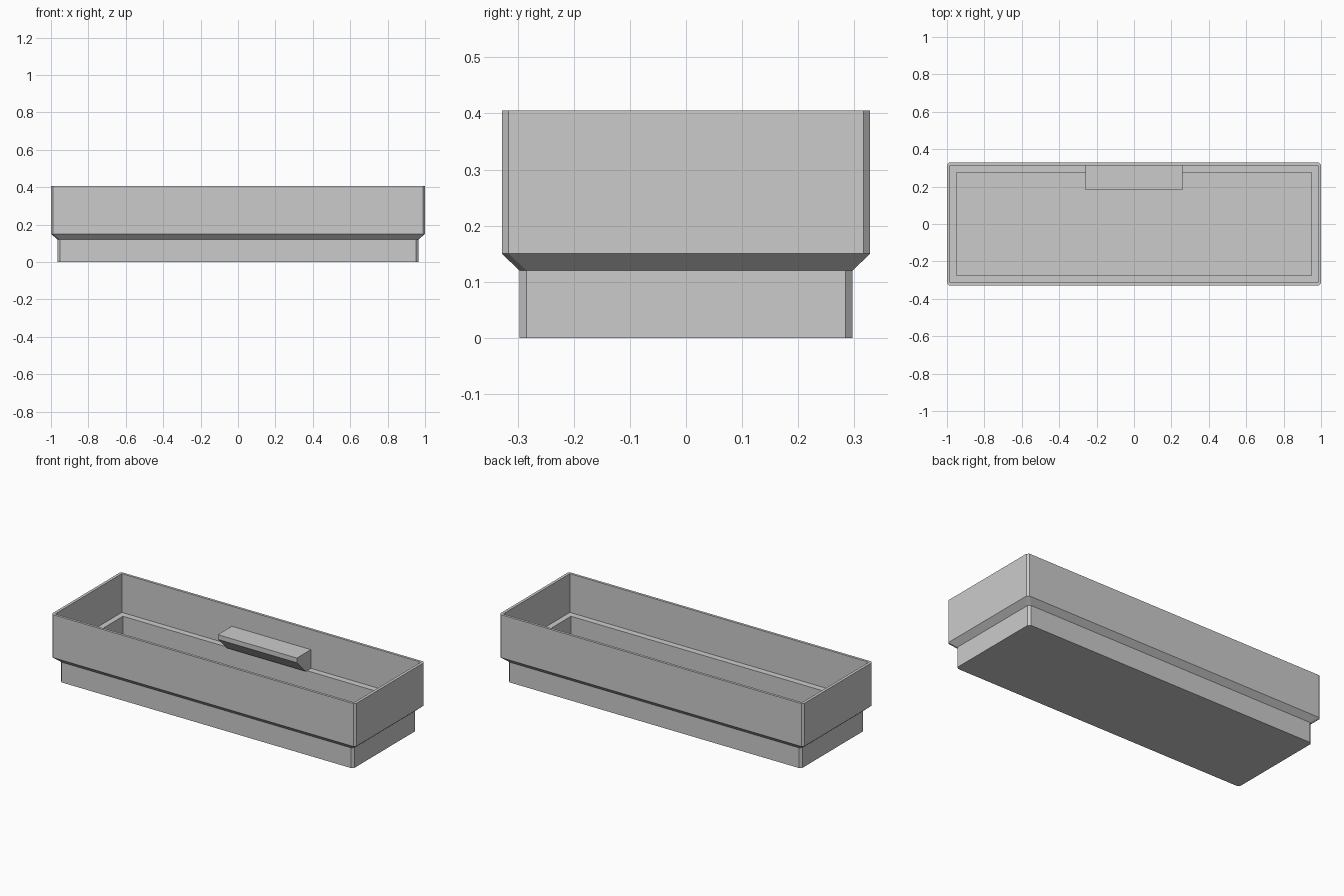
import bpy
import bmesh

cube = bpy.data.objects.get("Cube")
if cube:
    bpy.data.objects.remove(cube, do_unlink=True)

grey = bpy.data.materials.new("light_grey")
colour = (0.6, 0.6, 0.6, 1)
grey.diffuse_color = colour
grey.use_nodes = True
grey.node_tree.nodes["Principled BSDF"].inputs["Base Color"].default_value = colour


def finish(name, bm):
    bmesh.ops.recalc_face_normals(bm, faces=bm.faces)
    mesh = bpy.data.meshes.new(name)
    bm.to_mesh(mesh)
    bm.free()
    mesh.materials.append(grey)
    bpy.context.collection.objects.link(bpy.data.objects.new(name, mesh))


def ring(bm, hx, hy, z, cut):
    """Rectangle with clipped corners, always eight vertices."""
    quarter = [(hx, hy - cut), (hx - cut, hy)]
    points = quarter + [(-x, y) for x, y in reversed(quarter)]
    points += [(-x, -y) for x, y in points]
    return [bm.verts.new((x, y, z)) for x, y in points]


def bridge(bm, a, b):
    for i in range(len(a)):
        j = (i + 1) % len(a)
        bm.faces.new((a[i], a[j], b[j], b[i]))


# Tray: outside wall up, over the rim, then down past the ledge to the floor
bm = bmesh.new()
LEDGE, FLOOR = 0.175, 0.02
sections = [
    (0.965, 0.297, 0, 0.013),
    (0.965, 0.297, 0.12, 0.013),
    (1.0, 0.328, 0.15, 0.012),
    (1.0, 0.328, 0.405, 0.012),
    (0.983, 0.313, 0.405, 0),
    (0.983, 0.313, LEDGE, 0),
    (0.95, 0.276, LEDGE, 0),
    (0.95, 0.276, FLOOR, 0),
]
rings = [ring(bm, *s) for s in sections]
for lower, upper in zip(rings, rings[1:]):
    bridge(bm, lower, upper)
bm.faces.new(rings[0])
bm.faces.new(rings[-1])
# Merge the doubled points of the square inner corners
bmesh.ops.remove_doubles(bm, verts=bm.verts, dist=0.0001)
finish("tray", bm)

# Tab on the back wall, with a sloped underside resting on the ledge
bm = bmesh.new()
profile = [(0.318, 0.286), (0.182, 0.286), (0.182, 0.258), (0.265, LEDGE), (0.318, LEDGE)]
ends = [[bm.verts.new((x, y, z)) for y, z in profile] for x in (-0.26, 0.26)]
bridge(bm, *ends)
for end in ends:
    bm.faces.new(end)
finish("back_tab", bm)
